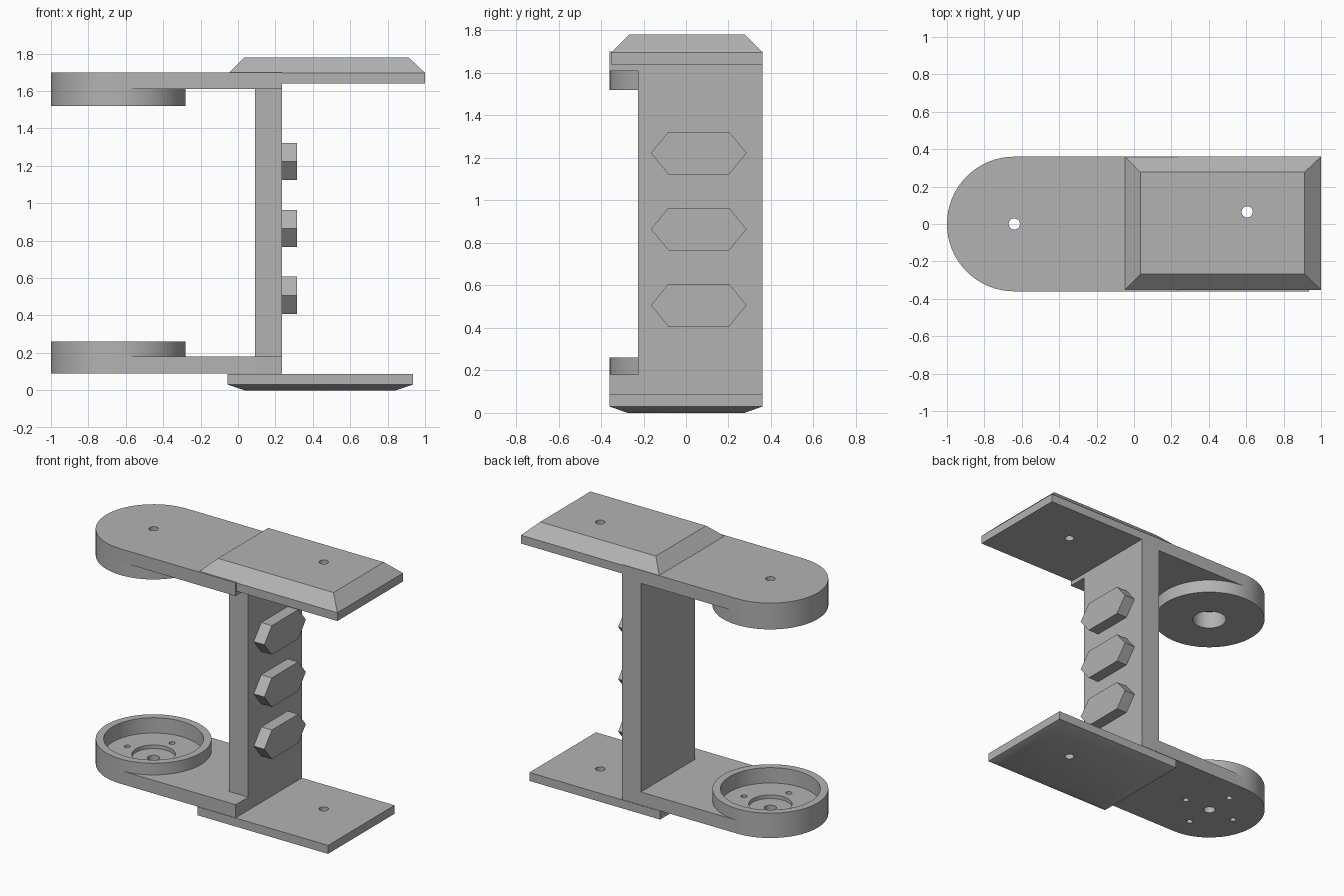
import bpy, bmesh
from math import cos, sin, pi, radians

if "Cube" in bpy.data.objects:
    bpy.data.objects.remove(bpy.data.objects["Cube"], do_unlink=True)

grey = bpy.data.materials.new("plain grey")
grey.use_nodes = True
grey.diffuse_color = (0.45, 0.45, 0.45, 1)
grey.node_tree.nodes["Principled BSDF"].inputs["Base Color"].default_value = (0.45, 0.45, 0.45, 1)

PIVOT = (-0.64, 0)
RADIUS = 0.36
SCREW = (0.605, 0.065)


def loft(name, sections):
    """Solid skinned through equal-length rings of 3D points."""
    bm = bmesh.new()
    rings = [[bm.verts.new(p) for p in ring] for ring in sections]
    n = len(rings[0])
    for a, b in zip(rings, rings[1:]):
        for i in range(n):
            j = (i + 1) % n
            bm.faces.new((a[i], a[j], b[j], b[i]))
    bm.faces.new(rings[0][::-1])
    bm.faces.new(rings[-1])
    bmesh.ops.recalc_face_normals(bm, faces=bm.faces)
    mesh = bpy.data.meshes.new(name)
    bm.to_mesh(mesh)
    bm.free()
    mesh.materials.append(grey)
    obj = bpy.data.objects.new(name, mesh)
    bpy.context.collection.objects.link(obj)
    return obj


def arc(centre, r, start, end, steps):
    return [(centre[0] + r * cos(start + (end - start) * i / steps),
             centre[1] + r * sin(start + (end - start) * i / steps)) for i in range(steps + 1)]


def prism(name, outline, z0, z1):
    return loft(name, [[(x, y, z) for x, y in outline] for z in (z0, z1)])


def cylinder(name, centre, r, z0, z1, sides=64):
    return prism(name, arc(centre, r, 0, 2 * pi, sides)[:-1], z0, z1)


def rect(x0, x1, y0, y1, z):
    return [(x0, y0, z), (x1, y0, z), (x1, y1, z), (x0, y1, z)]


def combine(obj, tool, operation):
    tool.hide_render = True
    mod = obj.modifiers.new(operation.lower(), 'BOOLEAN')
    mod.operation, mod.object, mod.solver = operation, tool, 'EXACT'
    bpy.context.view_layer.objects.active = obj
    bpy.ops.object.modifier_apply(modifier=mod.name)
    bpy.data.objects.remove(tool, do_unlink=True)


def drill(obj, centre, r, z0, z1, sides=48):
    combine(obj, cylinder("cutter", centre, r, z0, z1, sides), 'DIFFERENCE')


def arm(name, z0, z1, boss0, boss1):
    """Flat arm with a rounded end carrying a round boss."""
    outline = arc(PIVOT, RADIUS, pi / 2, 3 * pi / 2, 32) + [(0.235, -RADIUS), (0.235, RADIUS)]
    obj = prism(name, outline, z0, z1)
    combine(obj, cylinder("boss", PIVOT, RADIUS, boss0, boss1), 'UNION')
    return obj


# Upper arm: solid boss with a blind socket below and a pin hole
upper_arm = arm("upper_arm", 1.61, 1.70, 1.52, 1.70)
drill(upper_arm, PIVOT, 0.108, 1.4, 1.64)
drill(upper_arm, PIVOT, 0.03, 1.5, 1.8, 24)

# Lower arm: open cup with stepped floor, pin hole and four screw holes
lower_arm = arm("lower_arm", 0.09, 0.18, 0.09, 0.26)
drill(lower_arm, PIVOT, 0.31, 0.155, 0.4, 64)
drill(lower_arm, PIVOT, 0.135, 0.13, 0.4)
drill(lower_arm, PIVOT, 0.038, 0.0, 0.4, 24)
for k in range(4):
    spot = (PIVOT[0] + 0.2 * cos(k * pi / 2), PIVOT[1] + 0.2 * sin(k * pi / 2))
    drill(lower_arm, spot, 0.02, 0.0, 0.4, 16)

# Bevelled top plate
top_plate = loft("top_plate", [rect(-0.05, 1.0, -0.352, 0.36, 1.64),
                               rect(-0.05, 1.0, -0.352, 0.36, 1.697),
                               rect(0.035, 0.912, -0.268, 0.277, 1.78)])
drill(top_plate, SCREW, 0.03, 1.5, 1.9, 24)

# Bevelled base plate
base_plate = loft("base_plate", [rect(0.035, 0.845, -0.275, 0.275, 0),
                                 rect(-0.055, 0.935, -0.36, 0.36, 0.03),
                                 rect(-0.055, 0.935, -0.36, 0.36, 0.088)])
drill(base_plate, SCREW, 0.03, -0.1, 0.2, 24)

# Upright wall joining the arms
wall = loft("upright_wall", [rect(0.09, 0.235, -0.225, 0.36, z) for z in (0.178, 1.612)])

# Stretched hexagonal studs on the outer side of the wall
stud_profile = [(-0.225, 0), (-0.143, -0.1), (0.143, -0.1), (0.225, 0), (0.143, 0.1), (-0.143, 0.1)]
studs = [loft(f"hex_stud_{k + 1}", [[(x, 0.06 + y, zc + z) for y, z in stud_profile] for x in (0.23, 0.315)])
         for k, zc in enumerate((0.507, 0.865, 1.223))]

# Smooth the round walls, keep the edges crisp
bpy.ops.object.select_all(action='DESELECT')
for obj in [upper_arm, lower_arm, top_plate, base_plate, wall] + studs:
    obj.select_set(True)
bpy.context.view_layer.objects.active = upper_arm
bpy.ops.object.shade_smooth_by_angle(angle=radians(25))
